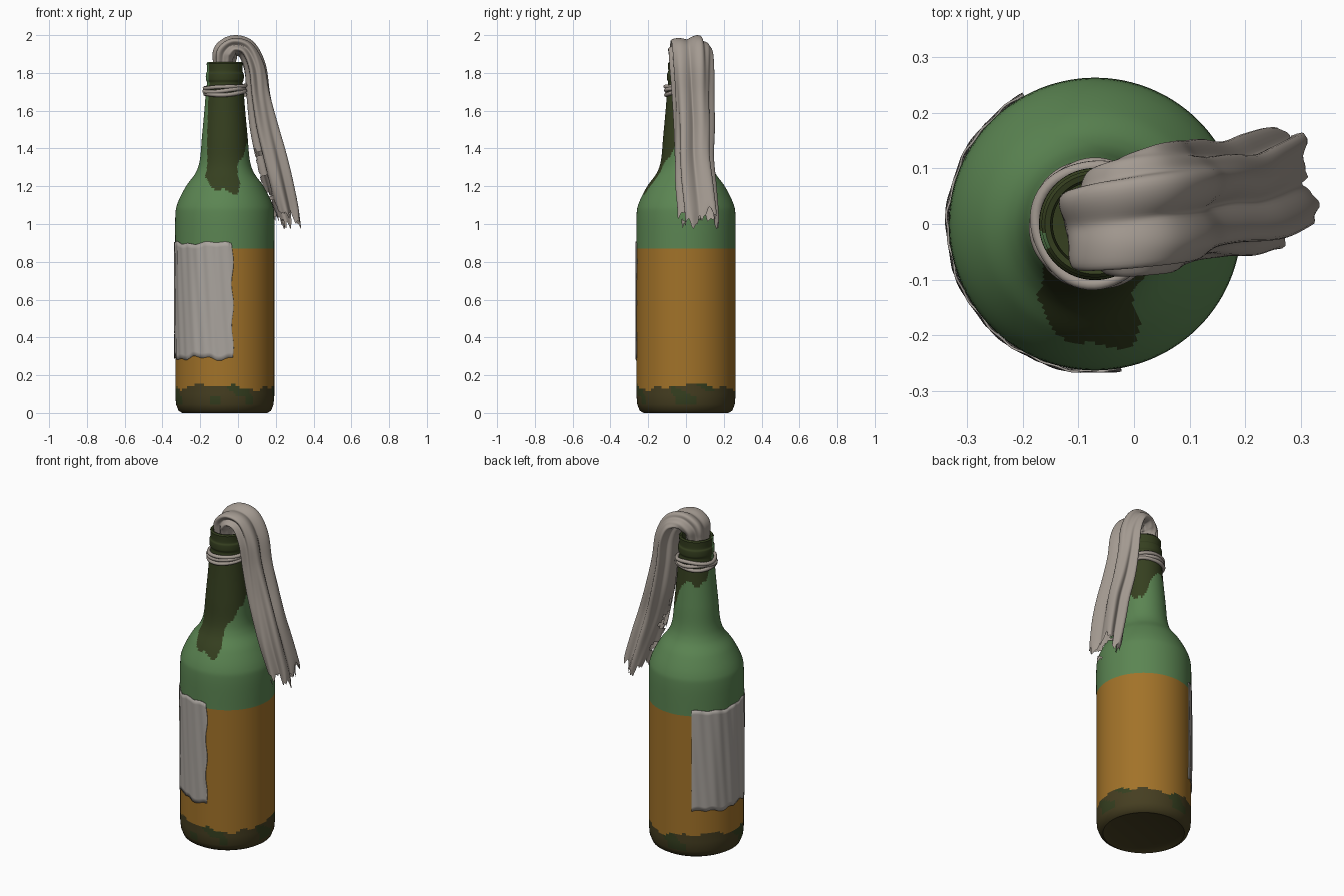
import bpy, bmesh, math
from math import sin, cos, pi, radians, degrees
from mathutils import Vector

cube = bpy.data.objects.get("Cube")
if cube:
    bpy.data.objects.remove(cube, do_unlink=True)

AXIS_X = -0.07


def material(name, rgb):
    m = bpy.data.materials.new(name)
    m.use_nodes = True
    m.diffuse_color = (*rgb, 1)
    bsdf = m.node_tree.nodes["Principled BSDF"]
    bsdf.inputs["Base Color"].default_value = (*rgb, 1)
    bsdf.inputs["Roughness"].default_value = 0.8
    return m


green = material("green glass", (0.105, 0.235, 0.085))
dark = material("dark wet green", (0.036, 0.05, 0.014))
orange = material("amber paper", (0.36, 0.17, 0.022))
brown = material("brown grime", (0.06, 0.048, 0.015))
cloth = material("grey cloth", (0.37, 0.325, 0.285))
paper = material("grey paper", (0.40, 0.37, 0.34))


def interpolate(table, x):
    """Piecewise linear lookup in (x, value) pairs."""
    for (x0, v0), (x1, v1) in zip(table, table[1:]):
        if x <= x1:
            return v0 + (v1 - v0) * max(0, x - x0) / (x1 - x0)
    return table[-1][1]


def catmull(points, steps):
    """Smooth chain of vectors through the given points."""
    pts = [Vector(p) for p in points]
    pts = [pts[0]] + pts + [pts[-1]]
    out = []
    for a, b, c, d in zip(pts, pts[1:], pts[2:], pts[3:]):
        for i in range(steps):
            t = i / steps
            out.append(0.5 * (2 * b + (c - a) * t + (2 * a - 5 * b + 4 * c - d) * t * t
                              + (3 * b - a - 3 * c + d) * t ** 3))
    return out + [pts[-1]]


def grid_object(name, rows, mats, closed, angle=50):
    """Skin a list of equal rows of points with quads."""
    bm = bmesh.new()
    vs = [[bm.verts.new(p) for p in row] for row in rows]
    n = len(rows[0])
    for a, b in zip(vs, vs[1:]):
        for j in range(n if closed else n - 1):
            k = (j + 1) % n
            bm.faces.new((a[j], a[k], b[k], b[j]))
    mesh = bpy.data.meshes.new(name)
    bm.to_mesh(mesh)
    bm.free()
    for m in mats:
        mesh.materials.append(m)
    ob = bpy.data.objects.new(name, mesh)
    bpy.context.collection.objects.link(ob)
    smooth(ob, angle)
    return ob


def smooth(ob, angle):
    bpy.ops.object.select_all(action='DESELECT')
    ob.select_set(True)
    bpy.context.view_layer.objects.active = ob
    bpy.ops.object.shade_smooth_by_angle(angle=radians(angle))


def polar(r, a, z):
    return Vector((AXIS_X + r * cos(a), r * sin(a), z))


# Bottle: lathed wall, with an open mouth
SEGS = 144
body_line = [(0.225, 0), (0.245, 0.012), (0.258, 0.045), (0.262, 0.09)]
wall = [(0.262, 0.09 + 0.013 * i) for i in range(1, 60)] + [(0.262, 0.87)]
upper = catmull([(0.262, 0.87), (0.262, 1.04), (0.25, 1.11), (0.205, 1.2), (0.155, 1.27),
                 (0.132, 1.34), (0.121, 1.46), (0.108, 1.6), (0.1, 1.7), (0.094, 1.745),
                 (0.1, 1.765), (0.1, 1.795), (0.094, 1.81), (0.096, 1.85)], 8)
mouth = [(0.09, 1.858), (0.08, 1.855), (0.076, 1.82), (0.076, 1.7), (0.001, 1.69)]
profile = [(0.001, 0.012), (0.19, 0.012)] + body_line + wall
profile += [tuple(p) for p in upper[1:]] + mouth
rows = [[polar(r, 2 * pi * j / SEGS, z) for j in range(SEGS)] for r, z in profile]
bottle = grid_object("bottle", rows, [green, dark, orange, brown], True, 40)

# Lower edge of the wet stain, by angle around the neck
stain_edge = [(0, 1.47), (45, 1.42), (70, 1.54), (90, 1.62), (135, 1.58), (160, 1.64),
              (185, 1.72), (192, 1.9), (206, 1.9), (212, 1.66), (222, 1.4), (232, 1.24),
              (242, 1.22), (262, 1.18), (285, 1.16), (293, 1.2), (298, 1.3), (315, 1.36),
              (340, 1.42), (360, 1.47)]
for f in bottle.data.polygons:
    c = f.center
    a = math.atan2(c.y, c.x - AXIS_X) % (2 * pi)
    r = math.hypot(c.x - AXIS_X, c.y)
    grime = 0.138 + 0.012 * sin(3 * a + 1) + 0.007 * sin(8 * a) + 0.004 * sin(17 * a)
    if c.z < grime:
        patch = sin(4 * a + 1) + sin(7 * a + 30 * c.z)
        f.material_index = 1 if patch > 0.7 and c.z > 0.05 else 3
    elif c.z < 0.87:
        f.material_index = 2
    elif c.z > 1.1:
        edge = interpolate(stain_edge, degrees(a)) + 0.012 * sin(11 * a)
        if c.z > edge or (c.z > 1.69 and r < 0.085):
            f.material_index = 1

# Wrinkled paper label wrapped round the right side
rows = []
for i in range(25):
    t = i / 24
    row = []
    for j in range(121):
        s = j / 120
        a = radians(119 + 160 * s + 1.2 * sin(17 * t) * (s > 0.98))
        low = 0.29 + 0.008 * sin(19 * s) + 0.006 * sin(47 * s)
        top = 0.9 + 0.006 * sin(15 * s + 1) + 0.004 * sin(41 * s)
        ripple = 0.003 * sin(60 * s + 2 * t) * sin(23 * s + 3 * t)
        row.append(polar(0.267 + ripple, a, low + (top - low) * t))
    rows.append(row)
label = grid_object("paper_label", rows, [paper], False)
edge = label.modifiers.new("thickness", 'SOLIDIFY')
edge.thickness = 0.004

# Cord wound three times round the neck
curve = bpy.data.curves.new("neck_cord", 'CURVE')
curve.dimensions = '3D'
curve.bevel_depth = 0.011
curve.bevel_resolution = 2
curve.use_fill_caps = True
spline = curve.splines.new('POLY')
count = 180
spline.points.add(count - 1)
for i, p in enumerate(spline.points):
    turn = 3 * i / (count - 1)
    a = 2 * pi * turn
    z = 1.68 + 0.018 * turn + 0.007 * sin(a + 0.5) + 0.004 * sin(2.3 * a)
    p.co = (*polar(0.106 + 0.003 * sin(3.4 * a), a, z), 1)
curve.materials.append(cloth)
cord = bpy.data.objects.new("neck_cord", curve)
bpy.context.collection.objects.link(cord)

# Rag: folded tube of cloth stuffed in the mouth and hanging to the left
# Stations: x, z, y centre, half width, half thickness
stations = [(-0.075, 1.78, 0, 0.06, 0.05), (-0.075, 1.86, 0, 0.075, 0.055),
            (-0.065, 1.91, 0.005, 0.09, 0.06), (-0.02, 1.945, 0.015, 0.1, 0.05),
            (0.045, 1.925, 0.025, 0.105, 0.05), (0.09, 1.83, 0.03, 0.105, 0.055),
            (0.11, 1.68, 0.035, 0.1, 0.06), (0.14, 1.52, 0.04, 0.098, 0.07),
            (0.18, 1.36, 0.04, 0.095, 0.075), (0.215, 1.22, 0.05, 0.1, 0.075),
            (0.25, 1.08, 0.065, 0.1, 0.07), (0.265, 1.02, 0.07, 0.1, 0.062)]


# Mathutils vectors may hold any number of components
path = catmull(stations, 8)
ROUND = 96
rows = []
for i, st in enumerate(path):
    x, z, yc, hw, ht = st
    before, after = path[max(i - 1, 0)], path[min(i + 1, len(path) - 1)]
    tangent = Vector((after[0] - before[0], 0, after[1] - before[1])).normalized()
    normal = Vector((-tangent.z, 0, tangent.x))
    s = i / (len(path) - 1)
    hang = max(0, (s - 0.8) / 0.2) ** 2
    row = []
    for j in range(ROUND):
        t = 2 * pi * j / ROUND
        fold = 1 + 0.13 * cos(5 * t + 2.5 * s) + 0.07 * sin(8 * t - 4 * s)
        fold -= 0.3 * math.exp(-((t - 1.65 - 0.2 * sin(6 * s)) / 0.3) ** 2) * min(1, 3 * s)
        p = Vector((x, yc + hw * cos(t) * fold, z)) + normal * (ht * sin(t) * fold)
        tatter = 0.035 * sin(3 * t + 2) + 0.02 * sin(11 * t) + 0.012 * sin(23 * t + 1)
        p += tangent * tatter * hang
        p.z = min(p.z, 2.0)
        row.append(p)
    rows.append(row)
rag = grid_object("hanging_rag", rows, [cloth], True, 60)

# Torn openings on the inner side of the hanging cloth
bm = bmesh.new()
bm.from_mesh(rag.data)
torn = []
for f in bm.faces:
    c = f.calc_center_median()
    inner = c.x < interpolate([(1.0, 0.26), (1.3, 0.18), (1.6, 0.1), (1.75, 0.0)], c.z)
    rip = 0.02 * sin(40 * c.z) + 0.012 * sin(95 * c.z)
    if inner and c.z < 1.45 and abs(c.y - 0.03 - rip) < 0.12 * (1.45 - c.z):
        torn.append(f)
bmesh.ops.delete(bm, geom=torn, context='FACES')
bm.to_mesh(rag.data)
bm.free()
